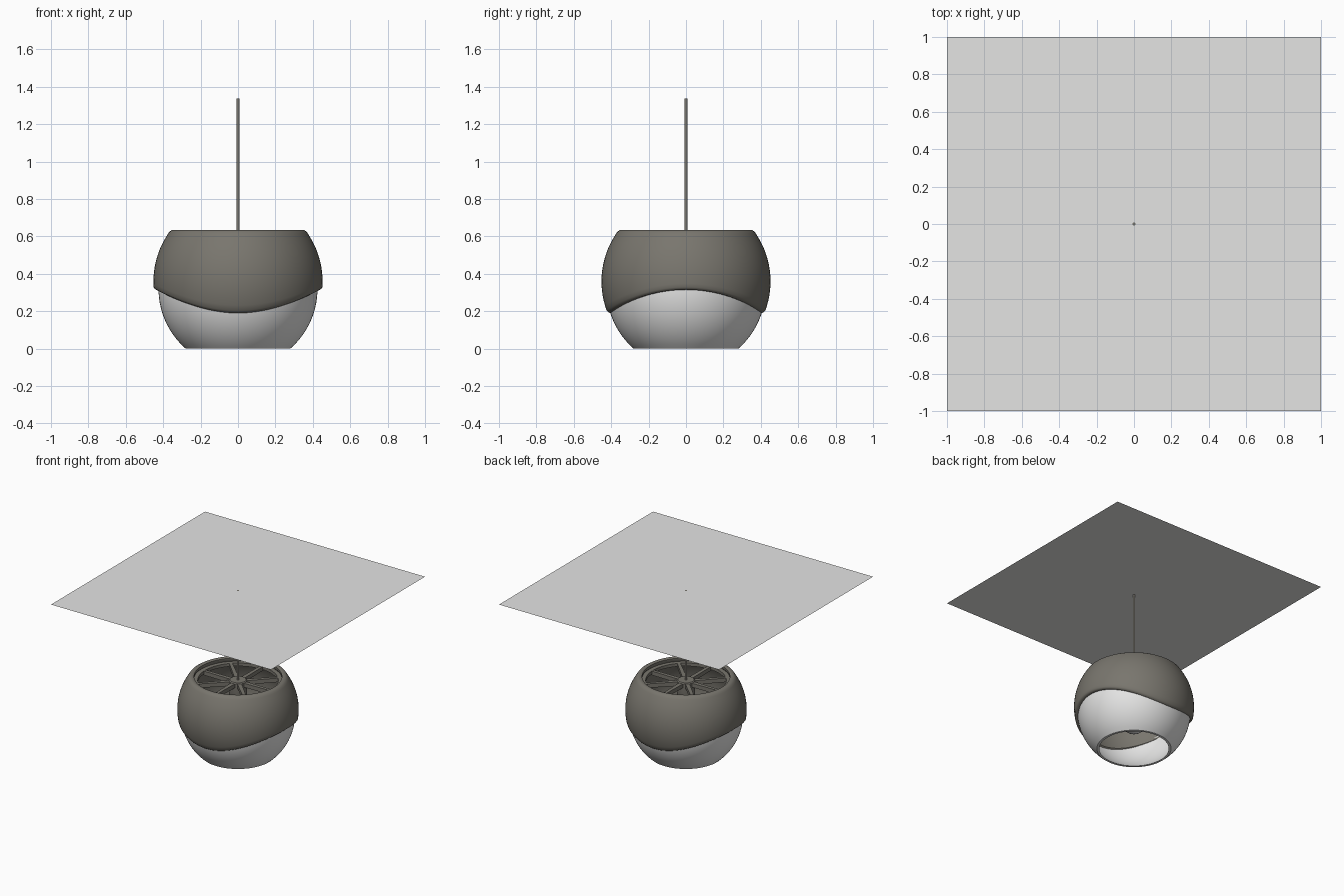
import bpy, bmesh, math
from math import sin, cos, pi, sqrt

if "Cube" in bpy.data.objects:
    bpy.data.objects.remove(bpy.data.objects["Cube"])


def material(name, rgb):
    m = bpy.data.materials.new(name)
    m.diffuse_color = (*rgb, 1)
    m.use_nodes = True
    m.node_tree.nodes["Principled BSDF"].inputs["Base Color"].default_value = m.diffuse_color
    return m


BROWN = material("warm dark grey", (0.19, 0.18, 0.155))
WHITE = material("soft white", (0.78, 0.78, 0.775))
SEG = 96


def finish(name, bm, mat, smooth=True):
    bmesh.ops.recalc_face_normals(bm, faces=bm.faces)
    me = bpy.data.meshes.new(name)
    bm.to_mesh(me)
    bm.free()
    me.materials.append(mat)
    ob = bpy.data.objects.new(name, me)
    bpy.context.collection.objects.link(ob)
    if smooth:
        bpy.context.view_layer.objects.active = ob
        ob.select_set(True)
        bpy.ops.object.shade_smooth_by_angle(angle=math.radians(40))
        ob.select_set(False)
    return ob


def lathe(name, profile, mat, seg=SEG, closed=True):
    """Revolve profile(angle) -> [(r, z), ...] about z; the profile may vary with angle."""
    bm = bmesh.new()
    cols = []
    for i in range(seg):
        a = 2 * pi * i / seg
        cols.append([bm.verts.new((r * cos(a), r * sin(a), z)) for r, z in profile(a)])
    n = len(cols[0])
    for i in range(seg):
        p, q = cols[i], cols[(i + 1) % seg]
        for j in range(n if closed else n - 1):
            k = (j + 1) % n
            bm.faces.new((p[j], q[j], q[k], p[k]))
    bmesh.ops.remove_doubles(bm, verts=bm.verts, dist=1e-5)
    return finish(name, bm, mat)


def ball(radius, centre, z):
    return sqrt(max(radius ** 2 - (z - centre) ** 2, 0))


def wave(a):
    # saddle edge: low at front and back, high at the sides
    return 0.2525 + 0.0625 * cos(2 * a)


def outer_profile(a):
    zb = wave(a)
    out = lambda z: ball(0.452, 0.36, z)
    inn = lambda z: ball(0.415, 0.355, z)
    pts = [(inn(zb) + 0.012, zb), (out(zb) - 0.012, zb), (out(zb) - 0.004, zb + 0.005)]
    z0, z1 = zb + 0.014, 0.595
    pts += [(out(z0 + (z1 - z0) * t / 14), z0 + (z1 - z0) * t / 14) for t in range(15)]
    pts += [(0.375, 0.613), (0.366, 0.626), (0.352, 0.635), (0.334, 0.635), (0.327, 0.63)]
    z0, z1 = zb + 0.01, 0.61
    pts += [(inn(z1 + (z0 - z1) * t / 12), z1 + (z0 - z1) * t / 12) for t in range(13)]
    return pts


def inner_profile(a):
    top = wave(a) + 0.03
    zs = [top * t / 14 for t in range(15)]
    return ([(ball(0.425, 0.32, z), z) for z in zs]
            + [(ball(0.413, 0.32, z), z) for z in reversed(zs)])


# Two-part globe
lathe("outer_shade", outer_profile, BROWN)
lathe("lower_shade", inner_profile, WHITE)

# Spoked frame set just inside the top opening
lathe("frame_ring", lambda a: [(0.342, 0.575), (0.342, 0.6), (0.3, 0.6), (0.3, 0.575)], BROWN)
bm = bmesh.new()
for i in range(8):
    a = 2 * pi * i / 8
    vs = []
    for r, w in ((0.04, 0.017), (0.32, 0.012)):
        for s, z in ((-1, 0.565), (1, 0.565), (1, 0.598), (-1, 0.598)):
            vs.append(bm.verts.new((r * cos(a) - s * w * sin(a), r * sin(a) + s * w * cos(a), z)))
    bm.faces.new(vs[:4])
    bm.faces.new(vs[4:])
    for j in range(4):
        k = (j + 1) % 4
        bm.faces.new((vs[j], vs[k], vs[4 + k], vs[4 + j]))
finish("frame_spokes", bm, BROWN, smooth=False)

# Hub and lamp holder
lathe("lamp_holder", lambda a: [(0, 0.605), (0.06, 0.605), (0.067, 0.598), (0.067, 0.33),
                                (0.06, 0.32), (0, 0.32)], BROWN, 48, closed=False)

# Bulb with neck
bulb = [(0, 0.14)] + [(0.1 * sin(t * pi / 16), 0.24 - 0.1 * cos(t * pi / 16)) for t in range(1, 12)]
bulb += [(0.062, 0.32), (0.055, 0.35)]
lathe("bulb", lambda a: bulb, WHITE, 48, closed=False)

# Cord up to the ceiling
lathe("cord", lambda a: [(0, 0.59), (0.009, 0.59), (0.009, 1.337), (0, 1.337)], BROWN, 16, closed=False)

# Ceiling panel
bm = bmesh.new()
bm.faces.new([bm.verts.new((x, y, 1.335)) for x, y in ((-1, -1), (1, -1), (1, 1), (-1, 1))])
finish("ceiling_panel", bm, WHITE, smooth=False)
